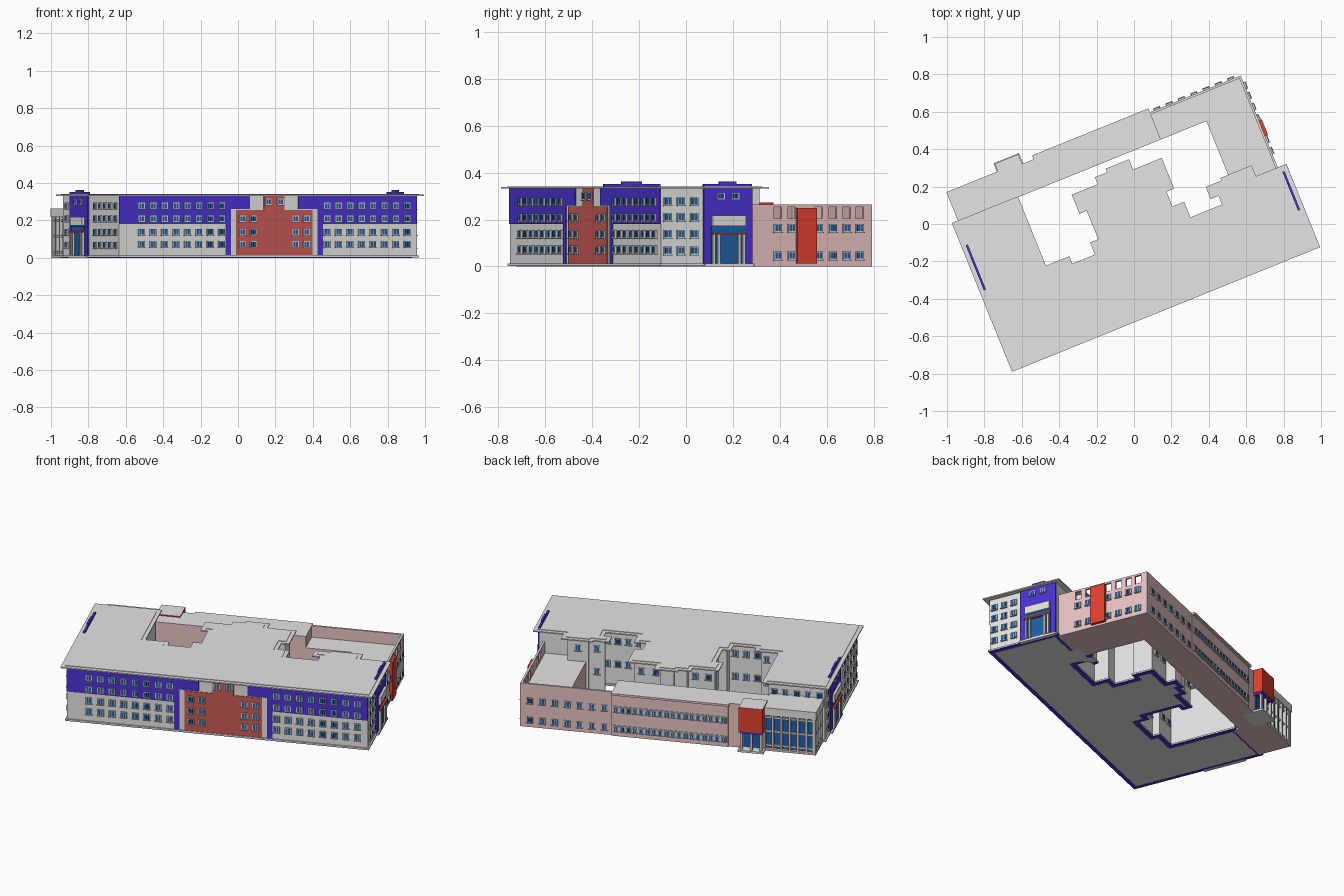
import bpy, bmesh, math

if "Cube" in bpy.data.objects:
    bpy.data.objects.remove(bpy.data.objects["Cube"])

ANG = math.radians(22.03)          # the plan is turned on the site
C, S = math.cos(ANG), math.sin(ANG)
COLORS = {
    "wall_grey": (.77, .77, .75), "roof_grey": (.78, .78, .78), "violet_blue": (.07, .032, .64),
    "brick_red": (.58, .10, .09), "bright_red": (.74, .05, .03), "pink_wall": (.80, .54, .54),
    "glass_blue": (.015, .11, .38), "frame_grey": (.62, .64, .62),
}
MATS = {}
for name, c in COLORS.items():
    MATS[name] = bpy.data.materials.new(name)
    MATS[name].diffuse_color = (*c, 1)
PARTS = {}                         # part name -> (bmesh, material names)


def prism(part, mat, poly, z0, z1, top=None):
    bm, used = PARTS.setdefault(part, (bmesh.new(), []))
    for m in (mat, top or mat):
        if m not in used:
            used.append(m)
    ring = [[bm.verts.new((C * u - S * v, S * u + C * v, z)) for u, v in poly] for z in (z0, z1)]
    lo, hi = ring
    faces = [bm.faces.new(lo[::-1])]
    for i in range(len(poly)):
        j = (i + 1) % len(poly)
        faces.append(bm.faces.new((lo[i], lo[j], hi[j], hi[i])))
    for f in faces:
        f.material_index = used.index(mat)
    bm.faces.new(hi).material_index = used.index(top or mat)


def box(part, mat, u0, u1, v0, v1, z0, z1, top=None):
    prism(part, mat, [(u0, v0), (u1, v0), (u1, v1), (u0, v1)], z0, z1, top)


def plate(part, mat, side, p, a0, a1, z0, z1, t=.004):
    """Box standing out by t from a wall at p facing side; a runs along the wall."""
    lo, hi = (p - .002, p + t) if side[0] == '+' else (p - t, p + .002)
    if side[1] == 'u':
        box(part, mat, lo, hi, a0, a1, z0, z1)
    else:
        box(part, mat, a0, a1, lo, hi, z0, z1)


def window(side, p, a, z, w=.036, h=.034):
    plate("window_frames", "frame_grey", side, p, a - w/2, a + w/2, z - h/2, z + h/2, .007)
    for k in (-1, 1):              # two panes leave a mullion between
        m = a + k * w * .2
        plate("window_glass", "glass_blue", side, p, m - w*.16, m + w*.16, z - h*.38, z + h*.38, .009)
    plate("window_sills", "frame_grey", side, p, a - w*.55, a + w*.55, z - h*.6, z - h*.5, .012)


def offset(poly, d):
    """Offset a right-angled counter-clockwise outline outwards by d."""
    out = []
    for i, (u, v) in enumerate(poly):
        (pu, pv), (nu, nv) = poly[i - 1], poly[(i + 1) % len(poly)]
        du = dv = 0
        for a, b in ((u - pu, v - pv), (nu - u, nv - v)):
            if abs(a) > abs(b):
                dv -= d * math.copysign(1, a)
            else:
                du += d * math.copysign(1, b)
        out.append((u + du, v + dv))
    return out


# ---- Main block: stepped courtyard outline, walls, eaves, plinth ----
U0, U1, V0 = -.871, .846, -.458
roof = [(-.901, -.488), (.876, -.488), (.876, -.008), (.70, -.008), (.70, .055), (.52, .055),
        (.52, .04), (.43, .04), (.43, -.03), (.475, -.03), (.475, -.08), (.293, -.08), (.293, .01),
        (.226, .01), (.226, .095), (.27, .095), (.27, .272), (.105, .272), (.105, .331),
        (-.03, .331), (-.03, .31), (-.10, .31), (-.10, .27), (-.25, .27), (-.25, .16),
        (-.208, .16), (-.208, -.004), (-.255, -.004), (-.255, -.073), (-.385, -.073),
        (-.385, -.03), (-.52, -.03), (-.52, .37), (-.901, .37)]
walls = offset(roof, -.03)
prism("main_walls", "wall_grey", walls, .01, .334)
prism("roof_eaves", "roof_grey", roof, .332, .339)
prism("roof_top", "roof_grey", offset(roof, -.022), .338, .342)
prism("plinth", "wall_grey", offset(walls, .008), .004, .012)
prism("plinth_underside", "violet_blue", offset(walls, .007), .001, .005)
prism("ground_floor_slab", "wall_grey", offset(walls, -.02), 0, .004)

# ---- Front: painted fields, mirrored about the brick-red centre ----
MID = .022
for k in (-1, 1):
    end = (MID - U0) if k < 0 else (U1 - MID)
    for a, b, z0, z1 in ((.25, end, .18, .333), (.14, .25, .26, .333), (.25, .28, .012, .18)):
        lo, hi = sorted((MID + k * a, MID + k * b))
        plate("front_violet_fields", "violet_blue", '-v', V0, lo, hi, z0, z1)
    for z in (.072, .138, .209):
        for a in (.122, .185):
            window('-v', V0 - .003, MID + k * a, z)
    window('-v', V0 - .003, MID + k * .035, .30)
    for z in (.072, .138, .209, .278):
        for i in range(8):
            window('-v', V0 - .003, MID + k * (.304 + .066 * i), z)
plate("front_red_field", "brick_red", '-v', V0, MID - .22, MID + .22, .012, .255)
plate("front_red_top", "brick_red", '-v', V0, MID - .06, MID + .06, .255, .333)

# ---- Side windows of the main block ----
ROWS = (.068, .138, .21, .278)
for z in ROWS:
    for v in (-.428, -.367, -.306):
        window('+u', U1, v, z)
    for v in (-.41, -.338, -.266, -.194, -.12, .285):
        window('-u', U0, v, z)

# ---- Courtyard windows on the back-facing walls ----
for i in range(3, len(walls) - 1):
    (a, v), (b, w) = walls[i], walls[i + 1]
    if abs(v - w) < 1e-6 and a - b > .08:
        n = int((a - b) / .06)
        for j in range(n):
            for z in ROWS[1::2]:
                window('+v', v, b + (a - b) * (j + .5) / n, z)


# ---- Side entrances ----
def entrance(side, p, v0, v1):
    k = 1 if side[0] == '+' else -1
    m, w = (v0 + v1) / 2, (v1 - v0) / 2
    q = p + k * .006
    plate("entrance_violet_walls", "violet_blue", side, p, v0, v1, .012, .333, .008)
    plate("entrance_glass", "glass_blue", side, q, m - w*.7, m + w*.7, .012, .17, .006)
    plate("entrance_canopies", "wall_grey", side, q, m - w*.68, m + w*.68, .172, .218, .016)
    plate("entrance_red_bands", "bright_red", side, q, m - w*.72, m + w*.72, .134, .143, .018)
    for a in (-.62, -.42, .42, .62):
        plate("entrance_columns", "frame_grey", side, q, m + w*a - .006, m + w*a + .006, .012, .134, .016)
    for a in (-.3, .3):
        window(side, q, m + w * a, .30, .034, .028)
    plate("roof_crests", "violet_blue", side, p - k*.004, v0, v1, .34, .352, .01)
    plate("roof_crests", "violet_blue", side, p - k*.004, m - w*.35, m + w*.35, .352, .363, .01)
    plate("entrance_steps", "wall_grey", side, p, v0, v1, 0, .012, .018)


entrance('+u', U1, -.263, -.04)
entrance('-u', U0, -.028, .232)

# ---- Low pink wing: terrace part and taller long part ----
PU, PV, H = .826, .522, .265
prism("terrace_wing", "pink_wall", [(.30, .365), (.565, .365), (.565, -.04), (PU, -.04), (PU, PV), (.30, PV)],
      0, .195, "roof_grey")
box("long_wing", "pink_wall", -.57, .303, .365, PV, 0, H, "roof_grey")
box("long_wing_bay", "pink_wall", -.363, .303, .50, .53, 0, H - .01, "roof_grey")
box("long_wing_cornice", "pink_wall", -.368, .303, .50, .544, H - .012, H, "roof_grey")
box("terrace_back_wall", "pink_wall", .30, PU, PV - .012, PV, .195, H, "roof_grey")

# Screen wall on the right with see-through openings
cols = (.087, .152, .276, .341, .405, .464)
box("screen_wall", "pink_wall", PU - .012, PU, -.04, PV, .195, .204)
box("screen_wall", "pink_wall", PU - .012, PU, -.04, PV, .254, H, "roof_grey")
edges = [-.04] + [e for c in cols for e in (c - .018, c + .018)] + [PV]
for a, b in zip(edges[::2], edges[1::2]):
    box("screen_wall", "pink_wall", PU - .012, PU, a, b, .204, .254)
for z in (.046, .163):
    for c in cols:
        window('+u', PU, c, z)
    for i in range(7):
        window('+v', PV, .345 + i * .071, z)
    plate("long_window_bands", "frame_grey", '+v', .53, -.355, .295, z - .02, z + .02, .004)
    for i in range(18):
        window('+v', .531, -.337 + i * .0361, z, .026, .028)
box("red_stair_tower", "bright_red", PU - .005, PU + .017, .172, .262, .012, .25)

# ---- Red rear entrance ----
box("rear_red_canopy", "bright_red", -.57, -.433, .45, .578, .125, .272, "roof_grey")
box("rear_violet_band", "violet_blue", -.566, -.437, .45, .574, .112, .125)
box("rear_entrance_doors", "glass_blue", -.55, -.45, .45, .53, .01, .112)
box("rear_entrance_step", "wall_grey", -.575, -.428, .45, .582, 0, .012)
for u in (-.558, -.503, -.447):
    box("rear_entrance_posts", "frame_grey", u - .007, u + .007, .555, .57, .012, .112)

# ---- Glazed hall at the rear left: glass core, posts, rails, roof slab ----
box("hall_glass", "glass_blue", -.845, -.56, .33, .512, .008, .225)
box("hall_floor", "pink_wall", -.862, -.56, .33, .53, 0, .012)
box("hall_roof", "wall_grey", -.866, -.56, .335, .534, .218, H, "roof_grey")
for i in range(7):
    u = -.856 + i * .048
    box("hall_posts", "frame_grey", u - .006, u + .006, .505, .53, .01, .22)
for i in range(4):
    v = .365 + i * .052
    box("hall_posts", "frame_grey", -.862, -.84, v - .006, v + .006, .01, .22)
for z in (.03, .115, .20):
    box("hall_rails", "frame_grey", -.856, -.56, .505, .521, z - .006, z + .006)
    box("hall_rails", "frame_grey", -.856, -.84, .34, .521, z - .006, z + .006)

# ---- Turn every part into an object ----
for name, (bm, used) in PARTS.items():
    me = bpy.data.meshes.new(name)
    bmesh.ops.recalc_face_normals(bm, faces=bm.faces)
    bm.to_mesh(me)
    bm.free()
    for m in used:
        me.materials.append(MATS[m])
    bpy.context.collection.objects.link(bpy.data.objects.new(name, me))

for m in bpy.data.materials:
    if m.users and not m.is_grease_pencil:
        m.use_nodes = True
        m.node_tree.nodes["Principled BSDF"].inputs["Base Color"].default_value = m.diffuse_color
